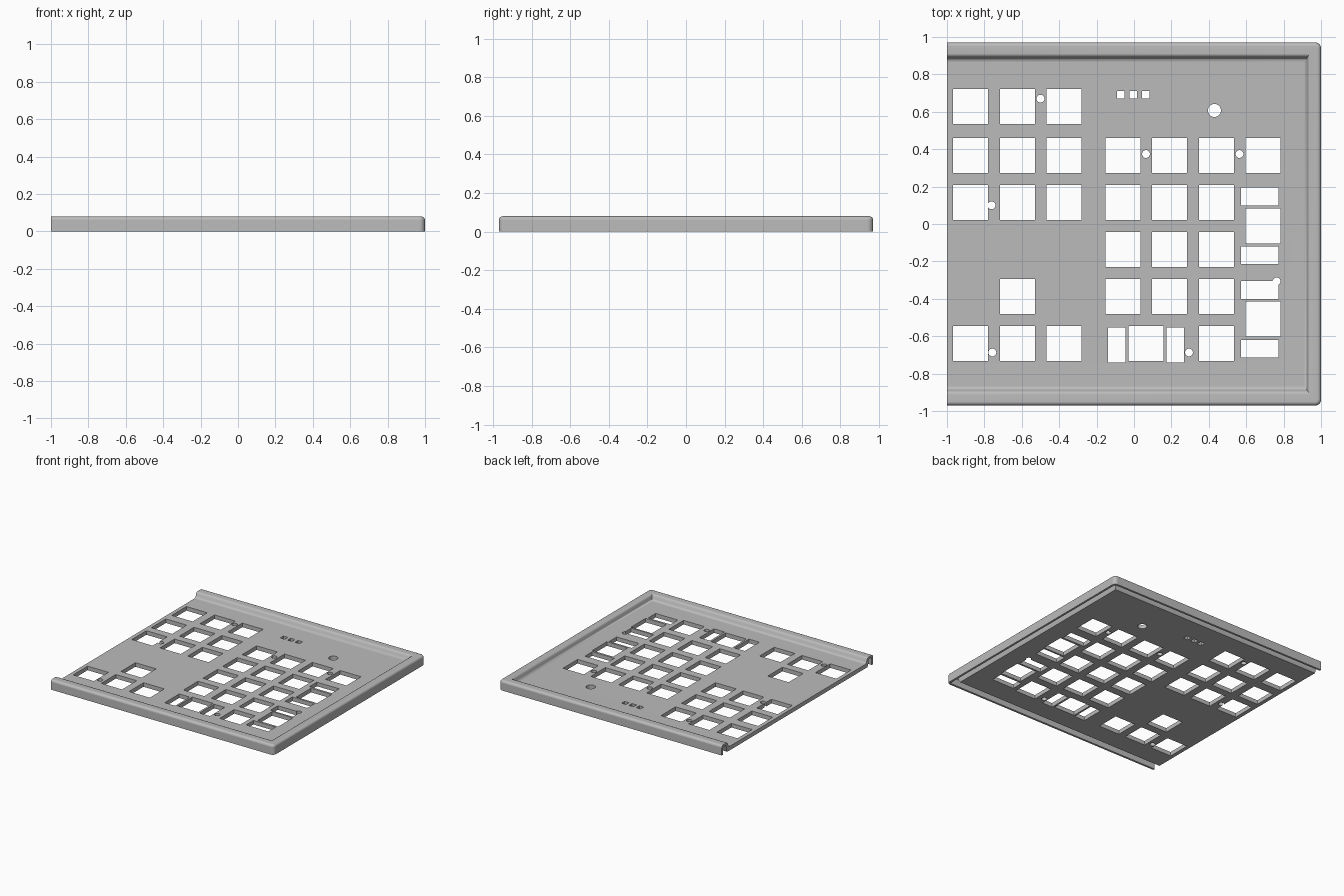
import bpy, bmesh, math
from mathutils import Matrix

if "Cube" in bpy.data.objects:
    bpy.data.objects.remove(bpy.data.objects["Cube"], do_unlink=True)

grey = bpy.data.materials.new("plain_grey")
grey.use_nodes = True
color = (0.5, 0.5, 0.5, 1)
grey.diffuse_color = color
grey.node_tree.nodes["Principled BSDF"].inputs["Base Color"].default_value = color

HALF_Y, CORNER, SEGS = 0.97, 0.03, 6
TOP, BOTTOM, RIM = 0.036, 0.003, 0.08


def new_object(name, bm):
    mesh = bpy.data.meshes.new(name)
    bm.to_mesh(mesh)
    bm.free()
    obj = bpy.data.objects.new(name, mesh)
    bpy.context.collection.objects.link(obj)
    return obj


def rim_path(bm, d, z):
    """Three-sided path inset by d, with rounded corners, open at the left end."""
    dy = d + max(0, d - 0.06) * 0.5
    x, y = 1 - d, HALF_Y - dy
    r = max(CORNER - d, 0)
    arc = [(x - r + r * math.sin(a), y - r + r * math.cos(a))
           for a in (math.pi / 2 * i / SEGS for i in range(SEGS + 1))]
    points = [(-1, y)] + arc + [(px, -py) for px, py in reversed(arc)] + [(-1, -y)]
    return [bm.verts.new((px, py, z)) for px, py in points]


# Hollow rim section as (inset, height): from plate underside, over the rim, to plate top
R = 0.02
outer_round = [(R - R * math.cos(a), RIM - R + R * math.sin(a))
               for a in (math.pi / 2 * i / 5 for i in range(6))]
profile = ([(0.068, BOTTOM), (0.062, 0.02), (0.056, 0.055), (0.05, 0.062),
            (0.022, 0.062), (0.017, 0.056), (0.017, 0), (0, 0)]
           + outer_round
           + [(0.06, RIM), (0.067, 0.076), (0.072, 0.066), (0.076, 0.048),
              (0.081, 0.04), (0.09, TOP)])

# Case: rim walls, plate faces and the open left end
bm = bmesh.new()
rings = [rim_path(bm, d, z) for d, z in profile]
for a, b in zip(rings, rings[1:]):
    for i in range(len(a) - 1):
        bm.faces.new((a[i], a[i + 1], b[i + 1], b[i]))
bm.faces.new(rings[0])
bm.faces.new(rings[-1])
bm.faces.new([r[0] for r in rings] + [r[-1] for r in reversed(rings)])
bmesh.ops.remove_doubles(bm, verts=bm.verts, dist=1e-5)
bmesh.ops.recalc_face_normals(bm, faces=bm.faces)
case = new_object("keyboard_case_top", bm)
case.data.materials.append(grey)

# Rectangular openings as (x, y, width, depth)
KEY, SLOT = 0.187, 0.094
left, right = (-0.875, -0.622, -0.373), (-0.06, 0.19, 0.441)
rows = {0.628: left, 0.365: left + right + (0.69,), 0.115: left + right,
        -0.136: right, -0.387: (left[1],) + right,
        -0.638: left + (0.063, right[2])}
boxes = [(x, y, KEY, KEY) for y, xs in rows.items() for x in xs]
boxes += [(0.69, y, KEY, KEY) for y in (-0.011, -0.508)]
boxes += [(0.672, y, 0.2, SLOT) for y in (0.147, -0.167, -0.353, -0.666)]
boxes += [(x, -0.647, SLOT, KEY) for x in (-0.093, 0.22)]
boxes += [(x, 0.69, 0.04, 0.04) for x in (-0.07, -0.005, 0.062)]

# Round openings as (x, y, radius)
circles = [(x, y, 0.021) for x, y in (
    (-0.5, 0.67), (-0.762, 0.1), (-0.757, -0.687), (0.064, 0.374),
    (0.564, 0.374), (0.294, -0.687), (0.762, -0.307))] + [(0.43, 0.607, 0.035)]

box_bm, circle_bm = bmesh.new(), bmesh.new()
for x, y, w, d in boxes:
    bmesh.ops.create_cube(box_bm, size=1, matrix=Matrix.Translation((x, y, 0.02))
                          @ Matrix.Diagonal((w, d, 0.2, 1)))
for x, y, r in circles:
    bmesh.ops.create_cone(circle_bm, cap_ends=True, segments=24, radius1=r, radius2=r,
                          depth=0.3, matrix=Matrix.Translation((x, y, 0.02)))

# Cut the openings
bpy.context.view_layer.objects.active = case
case.select_set(True)
for name, cut_bm in (("key_cutter", box_bm), ("screw_cutter", circle_bm)):
    cutter = new_object(name, cut_bm)
    cutter.hide_render = True
    mod = case.modifiers.new(name, "BOOLEAN")
    mod.operation, mod.solver, mod.object = "DIFFERENCE", "EXACT", cutter
    bpy.ops.object.modifier_apply(modifier=mod.name)
    bpy.data.objects.remove(cutter, do_unlink=True)

# Smooth the rounded rim, keep the plate flat
bpy.ops.object.shade_smooth_by_angle(angle=math.radians(35))
normals = case.modifiers.new("flat_plate_normals", "WEIGHTED_NORMAL")
normals.keep_sharp = True
